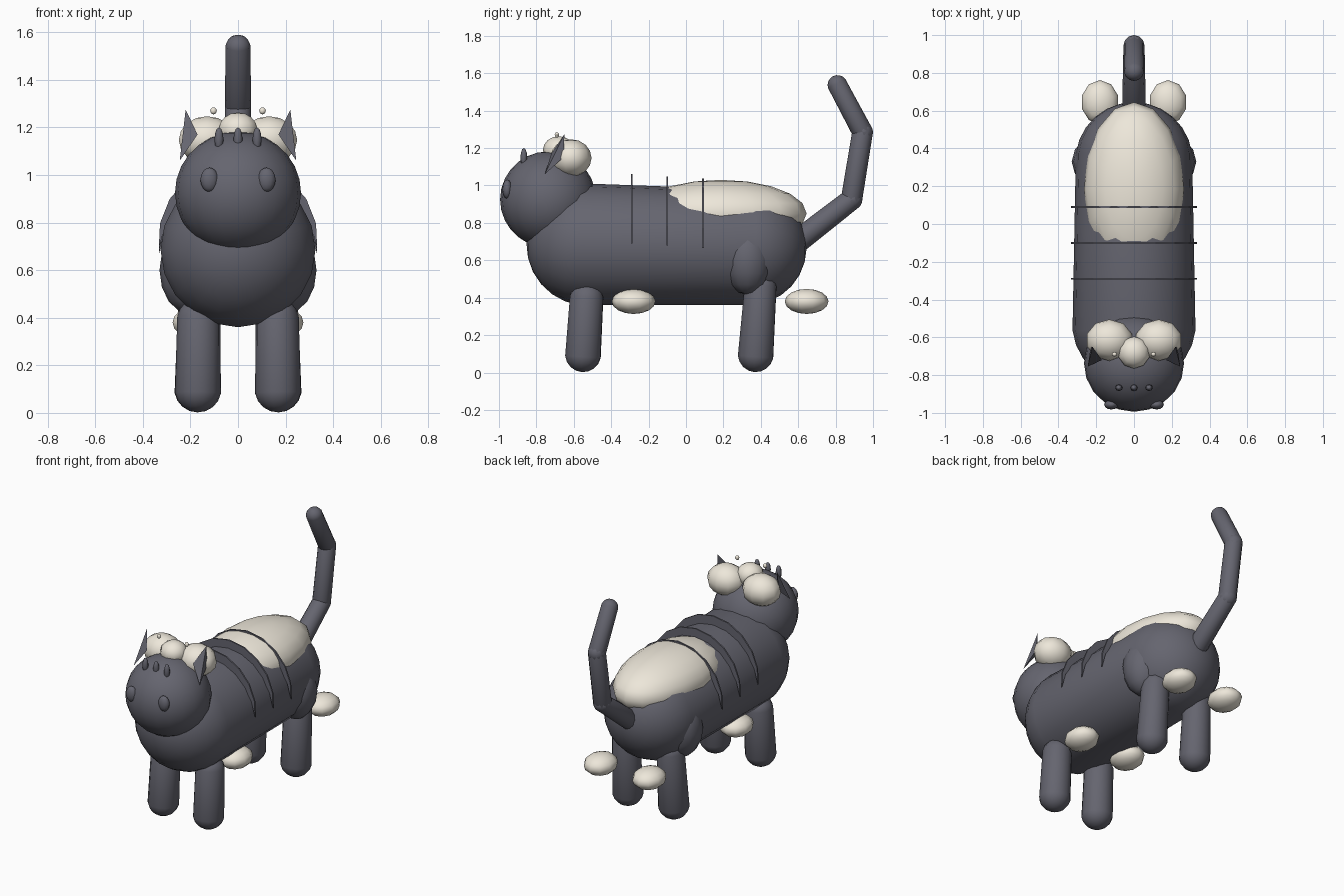
import bpy, bmesh
from math import sin, cos, pi, radians
from mathutils import Vector, Matrix

if "Cube" in bpy.data.objects:
    bpy.data.objects.remove(bpy.data.objects["Cube"])


def material(name, rgb):
    m = bpy.data.materials.new(name)
    m.diffuse_color = (*rgb, 1)
    m.use_nodes = True
    m.node_tree.nodes["Principled BSDF"].inputs["Base Color"].default_value = m.diffuse_color
    return m


DARK = material("dark_fur", (0.13, 0.13, 0.16))
CREAM = material("cream_fur", (0.85, 0.80, 0.70))


def finish(bm, name, mat, smooth=True):
    bmesh.ops.recalc_face_normals(bm, faces=bm.faces)
    me = bpy.data.meshes.new(name)
    bm.to_mesh(me)
    bm.free()
    ob = bpy.data.objects.new(name, me)
    bpy.context.collection.objects.link(ob)
    me.materials.append(mat)
    if smooth:
        bpy.ops.object.select_all(action='DESELECT')
        ob.select_set(True)
        bpy.context.view_layer.objects.active = ob
        bpy.ops.object.shade_smooth_by_angle(angle=radians(50))
    return ob


def ellipsoid(name, loc, radii, mat, seg=10, rings=8):
    bm = bmesh.new()
    bmesh.ops.create_uvsphere(bm, u_segments=seg, v_segments=rings, radius=1)
    bm.transform(Matrix.Translation(loc) @ Matrix.Diagonal((*radii, 1)))
    return finish(bm, name, mat)


def capsule(name, a, b, ra, rb, mat, seg=14, rings=9):
    # sphere split at the equator and stretched from a to b
    a, b = Vector(a), Vector(b)
    bm = bmesh.new()
    bmesh.ops.create_uvsphere(bm, u_segments=seg, v_segments=rings, radius=1)
    length = (b - a).length
    for v in bm.verts:
        v.co = v.co * rb + Vector((0, 0, length)) if v.co.z > 0 else v.co * ra
    rot = (b - a).to_track_quat('Z', 'Y').to_matrix().to_4x4()
    bm.transform(Matrix.Translation(a) @ rot)
    return finish(bm, name, mat)


def spike(name, tip, base, mat):
    bm = bmesh.new()
    t = bm.verts.new(tip)
    vs = [bm.verts.new(p) for p in base]
    bm.faces.new(vs)
    for i in range(len(vs)):
        bm.faces.new((vs[i], vs[(i + 1) % len(vs)], t))
    return finish(bm, name, mat, False)


def stripe(name, y, zc, r, rise):
    # thin crescent arching over the back
    n, t = 10, 0.005
    outer = [(a, r + rise * sin(a)) for a in (pi * i / n for i in range(n + 1))]
    inner = [(a, r - rise * sin(a)) for a in (pi * i / n for i in range(n - 1, 0, -1))]
    bm = bmesh.new()
    f = bm.faces.new([bm.verts.new((q * cos(a), y - t, zc + q * sin(a)))
                      for a, q in outer + inner])
    ext = bmesh.ops.extrude_face_region(bm, geom=[f])
    bmesh.ops.translate(bm, vec=(0, 2 * t, 0),
                        verts=[e for e in ext["geom"] if isinstance(e, bmesh.types.BMVert)])
    return finish(bm, name, DARK, False)


# body and head
capsule("body", (0, -0.525, 0.685), (0, 0.335, 0.67), 0.328, 0.31, DARK, 20, 13)
ellipsoid("head", (0, -0.737, 0.925), (0.265, 0.257, 0.257), DARK, 20, 14)

# cream saddle patch and the stripes across the back
ellipsoid("back_patch", (0, 0.185, 0.85), (0.265, 0.46, 0.18), CREAM, 16, 10)
for i, y in enumerate((-0.29, -0.10, 0.09)):
    stripe(f"back_stripe_{i}", y, 0.69 - 0.012 * i, 0.333, 0.038)

# forehead marks
for i, x in enumerate((-0.08, 0, 0.08)):
    ellipsoid(f"forehead_mark_{i}", (x, -0.867, 1.15), (0.019, 0.018, 0.05), DARK, 8, 6)

# central head tuft
ellipsoid("tuft_centre", (0, -0.68, 1.19), (0.085, 0.085, 0.073), CREAM)

# mirrored parts
for s, side in ((-1, "left"), (1, "right")):
    ellipsoid(f"eye_{side}", (s * 0.12, -0.956, 0.98), (0.038, 0.026, 0.051), DARK, 12, 8)
    ellipsoid(f"tuft_{side}", (s * 0.13, -0.615, 1.147), (0.125, 0.11, 0.1), CREAM)
    ellipsoid(f"tuft_dot_{side}", (s * 0.103, -0.69, 1.27), (0.014, 0.012, 0.015), CREAM, 8, 6)
    spike(f"ear_{side}", (s * 0.22, -0.65, 1.275),
          ((s * 0.245, -0.755, 1.06), (s * 0.17, -0.72, 1.17), (s * 0.23, -0.655, 1.15)), DARK)
    capsule(f"front_leg_{side}", (s * 0.168, -0.55, 0.1), (s * 0.165, -0.532, 0.39), 0.098, 0.092, DARK)
    capsule(f"back_leg_{side}", (s * 0.17, 0.373, 0.1), (s * 0.165, 0.398, 0.45), 0.098, 0.088, DARK)
    ellipsoid(f"haunch_{side}", (s * 0.20, 0.33, 0.60), (0.13, 0.13, 0.185), DARK, 12, 8)
    ellipsoid(f"front_paw_{side}", (s * 0.18, -0.28, 0.38), (0.1, 0.117, 0.067), CREAM)
    ellipsoid(f"back_paw_{side}", (s * 0.18, 0.645, 0.38), (0.1, 0.117, 0.067), CREAM)

# jointed tail
tail = [((0, 0.55, 0.665), 0.065), ((0, 0.885, 0.925), 0.058),
        ((0, 0.944, 1.285), 0.056), ((0, 0.81, 1.537), 0.053)]
for i, ((a, ra), (b, rb)) in enumerate(zip(tail, tail[1:])):
    capsule(f"tail_segment_{i}", a, b, ra, rb, DARK, 12, 9)
